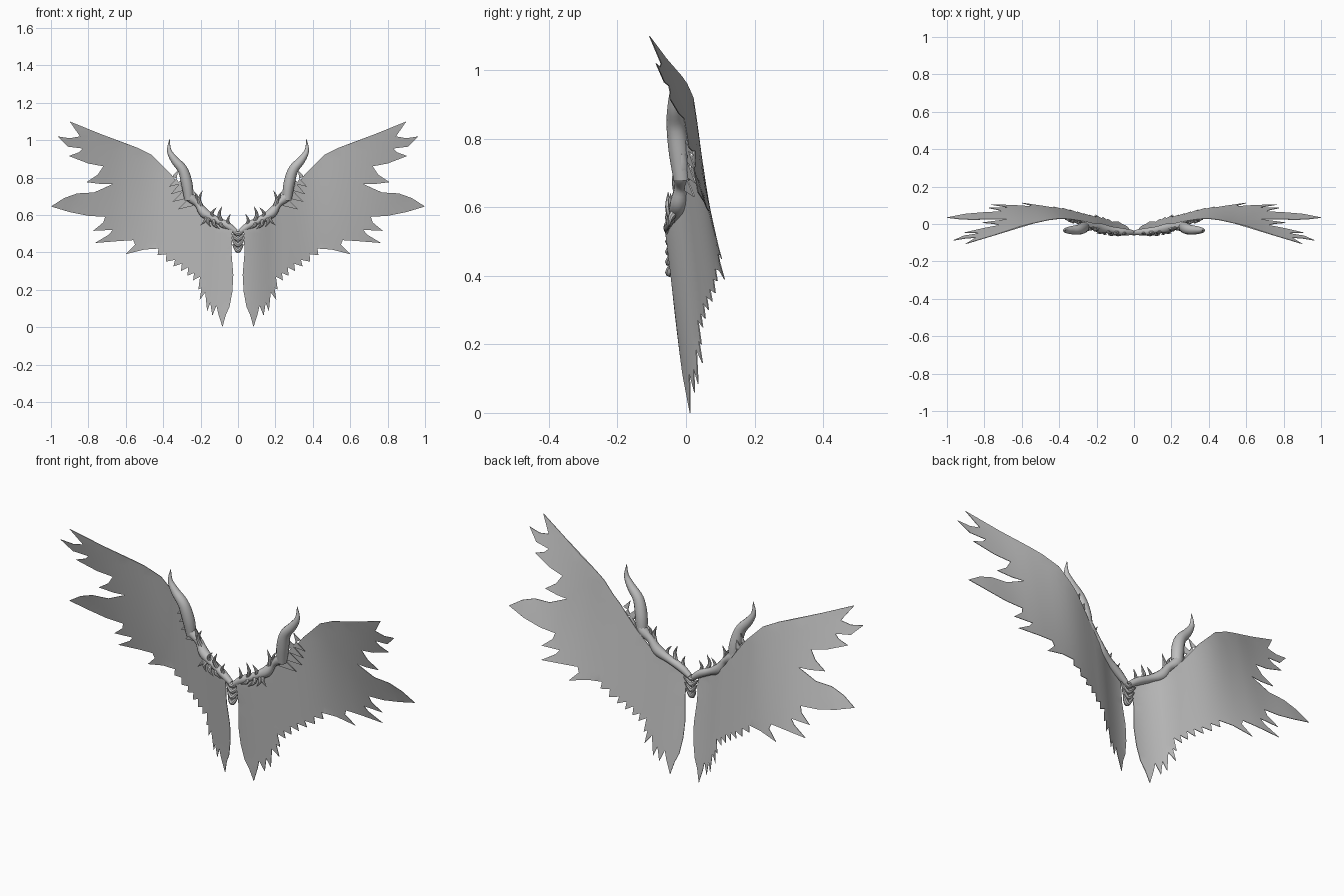
import bpy, bmesh, math
from mathutils import Vector
from mathutils.geometry import delaunay_2d_cdt

if "Cube" in bpy.data.objects:
    bpy.data.objects.remove(bpy.data.objects["Cube"])

grey = bpy.data.materials.new("ash grey")
grey.diffuse_color = (0.53, 0.53, 0.53, 1)
grey.use_nodes = True
grey.node_tree.nodes["Principled BSDF"].inputs["Base Color"].default_value = grey.diffuse_color


def spline(pts, t):
    """Catmull-Rom point at t in 0..1 along a list of tuples."""
    n = len(pts) - 1
    i = min(int(t * n), n - 1)
    u = t * n - i
    p = [Vector(pts[max(0, min(n, i + k))]) for k in (-1, 0, 1, 2)]
    return 0.5 * (2 * p[1] + (p[2] - p[0]) * u + (2 * p[0] - 5 * p[1] + 4 * p[2] - p[3]) * u * u
                  + (3 * p[1] - p[0] - 3 * p[2] + p[3]) * u ** 3)


def finish(bm, name, mirror=True):
    bmesh.ops.recalc_face_normals(bm, faces=bm.faces[:])
    me = bpy.data.meshes.new(name)
    bm.to_mesh(me)
    bm.free()
    me.materials.append(grey)
    me.shade_smooth()
    me.set_sharp_from_angle(angle=math.radians(40))
    ob = bpy.data.objects.new(name, me)
    bpy.context.collection.objects.link(ob)
    if mirror:
        ob.modifiers.new("mirror", 'MIRROR').use_mirror_merge = False
    return ob


def thicken(bm, t):
    """Give a sheet a little depth along y."""
    res = bmesh.ops.extrude_face_region(bm, geom=bm.faces[:], use_keep_orig=True)
    for v in res["geom"]:
        if isinstance(v, bmesh.types.BMVert):
            v.co.y += t


def tube(bm, pts, radii, steps=16, sides=10):
    """Tapered round tube through pts, closed at both ends."""
    path = [spline(pts, i / steps) for i in range(steps + 1)]
    rads = [(r, 0) for r in radii]
    rings = []
    for i, c in enumerate(path):
        d = (path[min(i + 1, steps)] - path[max(i - 1, 0)]).normalized()
        a = d.cross(Vector((0, 1, 0))).normalized()
        b = d.cross(a)
        r = max(spline(rads, i / steps)[0], 0.0008)
        rings.append([bm.verts.new(c + r * (a * math.cos(k * math.tau / sides) + b * math.sin(k * math.tau / sides)))
                      for k in range(sides)])
    for p, q in zip(rings, rings[1:]):
        for k in range(sides):
            j = (k + 1) % sides
            bm.faces.new((p[k], p[j], q[j], q[k]))
    bm.faces.new(rings[0])
    bm.faces.new(rings[-1])


# Depth of the wing sheet: (x, y at z = 0.5, slope of y over z)
SECTIONS = [(0, -.06, -.12), (.08, -.045, -.11), (.2, .01, -.10), (.4, .07, -.12),
            (.6, .088, -.21), (.75, .088, -.28), (.9, .09, -.33), (1.01, .08, -.33)]


def depth(x, z):
    last = len(SECTIONS) - 1
    i = max(k for k in range(last) if SECTIONS[k][0] <= x or k == 0)
    a, b = SECTIONS[i], SECTIONS[i + 1]
    u = max(0, min(.9999, (x - a[0]) / (b[0] - a[0])))
    s = spline(SECTIONS, (i + u) / last)
    return s[1] + s[2] * (z - .5)


# Feathered wing outline (x, z): root, lower tips, outer tips, leading edge
OUTLINE = [(.03, .52), (.035, .40), (.025, .28), (.03, .19), (.045, .11), (.065, .065), (.083, .0),
           (.105, .07), (.115, .115), (.137, .06), (.148, .13), (.165, .085), (.175, .185), (.205, .145),
           (.195, .21), (.212, .20), (.203, .27), (.24, .25), (.235, .29), (.27, .275), (.267, .32),
           (.305, .30), (.30, .34), (.345, .325), (.337, .36), (.385, .35), (.383, .39), (.43, .385),
           (.425, .42), (.50, .415), (.60, .39), (.55, .44), (.56, .465), (.64, .46), (.765, .45),
           (.69, .495), (.67, .52), (.775, .515), (.72, .56), (.71, .59), (.80, .595), (.90, .615),
           (1.0, .645), (.93, .69), (.86, .715), (.77, .72), (.67, .765), (.73, .765), (.81, .775),
           (.75, .815), (.72, .86), (.80, .875), (.905, .915), (.85, .935), (.83, .955), (.91, .965),
           (.965, 1.02), (.90, 1.01), (.845, 1.02), (.90, 1.10), (.74, 1.035), (.54, .96), (.46, .92),
           (.40, .86), (.36, .82), (.33, .78), (.27, .70), (.20, .62), (.10, .56)]

n = len(OUTLINE)
points = [Vector(p) for p in OUTLINE]
points += [Vector((.0413 + i * .04, .0217 + j * .04)) for i in range(24) for j in range(27)]
cdt = delaunay_2d_cdt(points, [], [list(range(n))], 1, 1e-5)
bm = bmesh.new()
verts = {}
for f in cdt[2]:
    for k in f:
        if k not in verts:
            x, z = cdt[0][k]
            verts[k] = bm.verts.new((x, depth(x, z), z))
    bm.faces.new([verts[k] for k in f])
thicken(bm, .003)
finish(bm, "feathered_wing")

# Knotted arm bone along the wing root
bm = bmesh.new()
tube(bm, [(.01, -.045, .51), (.06, -.042, .545), (.12, -.032, .575), (.18, -.022, .61), (.215, -.015, .66),
          (.26, -.012, .70), (.29, -.012, .76)],
     [.014, .02, .019, .026, .019, .026, .012], 30)
finish(bm, "arm_bone")

# Large curved horn at the wing joint
bm = bmesh.new()
tube(bm, [(.262, -.012, .68), (.272, -.02, .76), (.295, -.03, .84), (.34, -.033, .895), (.368, -.034, .945),
          (.366, -.033, 1.005)], [.024, .030, .027, .021, .012, .001], 24, 12)
finish(bm, "horn")

# Small thorns: base, tip, bend of the middle, base radius
THORNS = [((.045, -.045, .54), (.04, -.05, .605), .012, .010),
          ((.085, -.04, .56), (.085, -.052, .645), .016, .012),
          ((.13, -.032, .58), (.115, -.045, .64), .016, .011),
          ((.19, -.02, .63), (.19, -.03, .73), .018, .014),
          ((.225, -.015, .67), (.235, -.02, .725), -.01, .010),
          ((.17, -.025, .60), (.20, -.05, .545), -.012, .012),
          ((.125, -.035, .575), (.10, -.06, .525), .016, .013),
          ((.09, -.042, .56), (.06, -.06, .525), .014, .012),
          ((.15, -.03, .59), (.145, -.055, .535), .014, .012)]
bm = bmesh.new()
for a, b, bend, r in THORNS:
    a, b = Vector(a), Vector(b)
    m = (a + b) / 2 + Vector((bend, -.006, 0))
    tube(bm, [a, m, b], [r, r * .75, .001], 8, 8)
finish(bm, "thorns")

# Ragged tufts where the bone meets the leading edge
bm = bmesh.new()
for x, z, dx, dz in ((.25, .67, .07, -.04), (.28, .71, .07, -.04), (.30, .75, .06, -.04), (.32, .78, .05, -.03),
                     (.31, .76, -.03, .05), (.34, .80, -.02, .04)):
    side = Vector((-dz, 0, dx)) * .3
    c, tip = Vector((x, 0, z)), Vector((x + dx, 0, z + dz))
    pts = [c - side, tip, c + side]
    for p in pts:
        p.y = depth(p.x, p.z) - .012
    bm.faces.new([bm.verts.new(p) for p in pts])
thicken(bm, .004)
finish(bm, "tufts")

# Chevron vertebrae joining both wings at the centre
bm = bmesh.new()
for z, w in ((.41, .028), (.44, .034), (.47, .042), (.50, .05)):
    tube(bm, [(-w, -.040, z + .034), (-w * .5, -.045, z + .014), (0, -.048, z),
              (w * .5, -.045, z + .014), (w, -.040, z + .034)], [.003, .010, .013, .010, .003], 16, 8)
finish(bm, "vertebrae", mirror=False)
